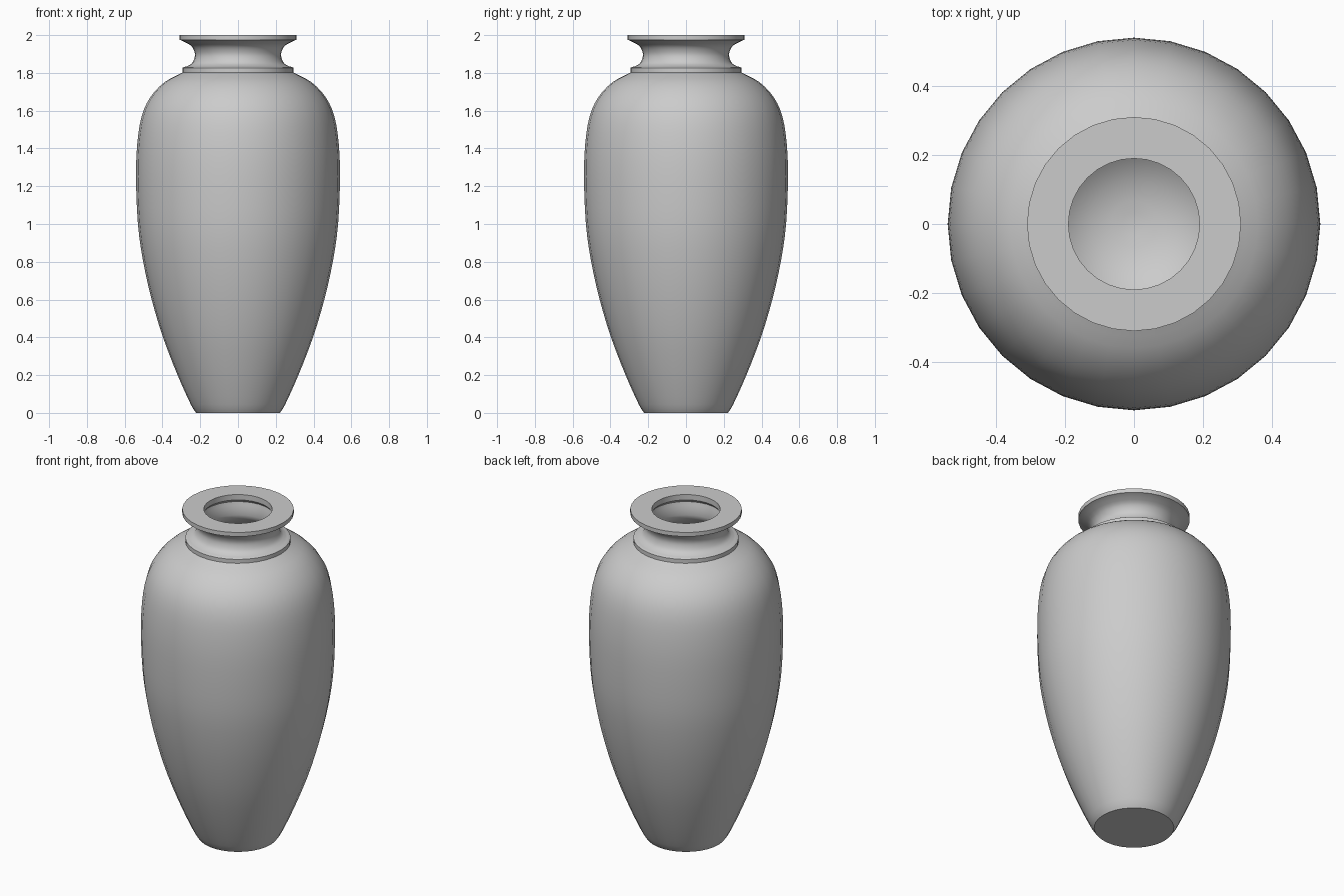
import bpy, bmesh, math
from mathutils import Vector

SIDES = 32

cube = bpy.data.objects.get("Cube")
if cube:
    bpy.data.objects.remove(cube, do_unlink=True)

# Plain grey ceramic
clay = bpy.data.materials.new("grey_ceramic")
clay.use_nodes = True
grey = (0.6, 0.6, 0.6, 1.0)
clay.diffuse_color = grey
clay.node_tree.nodes["Principled BSDF"].inputs["Base Color"].default_value = grey


def smooth_path(points, steps=3):
    """Smooth curve through (radius, height) points."""
    p = [Vector(q) for q in points]
    p = [2 * p[0] - p[1]] + p + [2 * p[-1] - p[-2]]
    path = []
    for a, b, c, d in zip(p, p[1:], p[2:], p[3:]):
        for i in range(steps):
            t = i / steps
            path.append(0.5 * (2 * b + (c - a) * t + (2 * a - 5 * b + 4 * c - d) * t ** 2
                               + (3 * b - a - 3 * c + d) * t ** 3))
    return path + [p[-2]]


def lathe(name, profile):
    """Spin a profile around the z axis, keeping real corners sharp."""
    bm = bmesh.new()
    verts = [bm.verts.new((r, 0, z)) for r, z in profile]
    edges = [bm.edges.new(pair) for pair in zip(verts, verts[1:])]
    bmesh.ops.spin(bm, geom=verts + edges, cent=(0, 0, 0), axis=(0, 0, 1),
                   angle=math.tau, steps=SIDES, use_duplicate=False)
    bmesh.ops.remove_doubles(bm, verts=bm.verts, dist=0.0005)
    bmesh.ops.recalc_face_normals(bm, faces=bm.faces)
    for face in bm.faces:
        face.smooth = True
    for edge in bm.edges:
        edge.smooth = edge.calc_face_angle(0) < math.radians(35)
    mesh = bpy.data.meshes.new(name)
    bm.to_mesh(mesh)
    bm.free()
    mesh.materials.append(clay)
    obj = bpy.data.objects.new(name, mesh)
    bpy.context.collection.objects.link(obj)
    return obj


# Outer wall: foot to shoulder
body = smooth_path([(0.222, 0), (0.25, 0.045), (0.32, 0.2), (0.397, 0.4), (0.457, 0.6),
                    (0.502, 0.8), (0.53, 1.0), (0.54, 1.25), (0.533, 1.43), (0.51, 1.57),
                    (0.465, 1.67), (0.39, 1.75), (0.293, 1.803)])
# Collar ring at the base of the neck
collar = [(0.293, 1.827), (0.285, 1.832)]
# Concave neck flaring out to the rim
neck = smooth_path([(0.275, 1.833), (0.245, 1.85), (0.23, 1.88), (0.23, 1.91),
                    (0.25, 1.945), (0.3, 1.972)])
# Flat rim with a narrower mouth
rim = [(0.31, 1.975), (0.31, 2.0), (0.19, 2.0), (0.19, 1.967)]
# Hollow inside with a rounded floor
inside = smooth_path([(0.205, 1.95), (0.195, 1.89), (0.215, 1.83), (0.36, 1.72),
                      (0.46, 1.58), (0.495, 1.25), (0.455, 0.8), (0.35, 0.4),
                      (0.27, 0.2), (0.19, 0.11), (0.1, 0.065), (0, 0.05)])

lathe("vase", [(0, 0)] + body + collar + neck + rim + inside)
